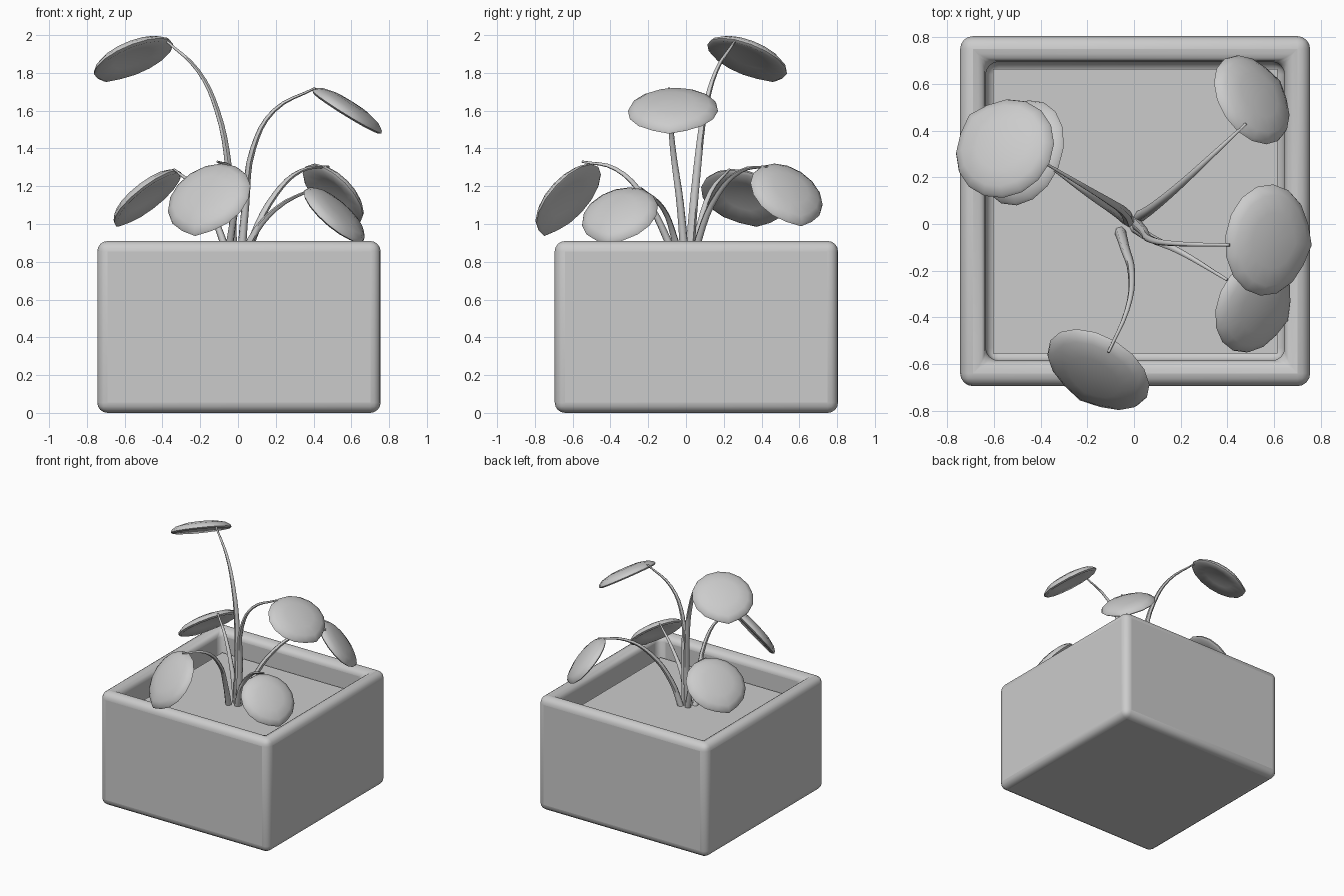
import bpy, bmesh, math
from mathutils import Vector, Matrix

default_cube = bpy.data.objects.get("Cube")
if default_cube:
    bpy.data.objects.remove(default_cube, do_unlink=True)

grey = bpy.data.materials.new("plain grey")
grey.use_nodes = True
grey.diffuse_color = (0.6, 0.6, 0.6, 1)
grey.node_tree.nodes["Principled BSDF"].inputs["Base Color"].default_value = (0.6, 0.6, 0.6, 1)


def smooth(obj, angle):
    bpy.ops.object.select_all(action='DESELECT')
    obj.select_set(True)
    bpy.context.view_layer.objects.active = obj
    bpy.ops.object.shade_smooth_by_angle(angle=math.radians(angle))


def make_object(name, bm):
    bmesh.ops.recalc_face_normals(bm, faces=bm.faces)
    mesh = bpy.data.meshes.new(name)
    bm.to_mesh(mesh)
    bm.free()
    mesh.materials.append(grey)
    obj = bpy.data.objects.new(name, mesh)
    bpy.context.collection.objects.link(obj)
    return obj


def box(size, centre):
    bm = bmesh.new()
    bmesh.ops.create_cube(bm, size=1)
    bmesh.ops.scale(bm, vec=size, verts=bm.verts)
    bmesh.ops.translate(bm, vec=centre, verts=bm.verts)
    return bm


# Square planter: a box with a sunken top and rounded edges
POT_X, POT_Y, POT_H, WALL, SOIL_Z = 0.005, 0.055, 0.91, 0.155, 0.74
bm = box((1.5, 1.5, POT_H), (POT_X, POT_Y, POT_H / 2))
top = max(bm.faces, key=lambda f: f.calc_center_median().z)
bmesh.ops.inset_region(bm, faces=[top], thickness=WALL)
hole = bmesh.ops.extrude_face_region(bm, geom=[top])
bmesh.ops.translate(bm, vec=(0, 0, -0.4),
                    verts=[v for v in hole["geom"] if isinstance(v, bmesh.types.BMVert)])
if top.is_valid:
    bmesh.ops.delete(bm, geom=[top], context='FACES_ONLY')
pot = make_object("planter", bm)
bevel = pot.modifiers.new("rounded edges", 'BEVEL')
bevel.width = 0.068
bevel.segments = 4
smooth(pot, 40)

# Soil plate
make_object("soil", box((1.22, 1.22, 0.04), (POT_X, POT_Y, SOIL_Z - 0.02)))


def leaf(name, centre, normal, length, width):
    """Domed round leaf with a slight tip pointing downhill."""
    rings = [(0.5, 0.034), (0.82, 0.017), (0.97, -0.005), (1, -0.02), (0.93, -0.03), (0.5, -0.012)]
    sides = 16
    bm = bmesh.new()
    loops = []
    for r, z in rings:
        loop = []
        for i in range(sides):
            a = 2 * math.pi * i / sides
            tip = 1.05 if i == 0 else 0.98
            loop.append(bm.verts.new((r * tip * length * math.cos(a), r * width * math.sin(a), z)))
        loops.append(loop)
    for lower, upper in zip(loops, loops[1:]):
        for i in range(sides):
            j = (i + 1) % sides
            bm.faces.new((lower[i], lower[j], upper[j], upper[i]))
    for loop, z in ((loops[0], 0.04), (loops[-1], -0.004)):
        hub = bm.verts.new((0, 0, z))
        for i in range(sides):
            bm.faces.new((loop[i], loop[(i + 1) % sides], hub))
    n = Vector(normal).normalized()
    side = Vector((0, 0, 1)).cross(n).normalized()
    downhill = side.cross(n)
    turn = Matrix((downhill, side, n)).transposed().to_4x4()
    bm.transform(Matrix.Translation(centre) @ turn)
    smooth(make_object(name, bm), 60)


def stem(name, points):
    """Curved stalk that thins towards the leaf."""
    curve = bpy.data.curves.new(name, 'CURVE')
    curve.dimensions = '3D'
    curve.bevel_depth = 0.025
    curve.bevel_resolution = 1
    curve.resolution_u = 4
    curve.use_fill_caps = True
    spline = curve.splines.new('BEZIER')
    spline.bezier_points.add(len(points) - 1)
    for i, (p, co) in enumerate(zip(spline.bezier_points, points)):
        p.co = co
        p.handle_left_type = p.handle_right_type = 'AUTO'
        p.radius = 1 - 0.75 * i / (len(points) - 1)
    curve.materials.append(grey)
    obj = bpy.data.objects.new(name, curve)
    bpy.context.collection.objects.link(obj)
    bpy.ops.object.select_all(action='DESELECT')
    obj.select_set(True)
    bpy.context.view_layer.objects.active = obj
    bpy.ops.object.convert(target='MESH')
    smooth(bpy.context.object, 60)


# Each plant part: leaf centre, leaf normal, half length, half width, stem path
plants = {
    "tall_right": ((-.56, .33, 1.89), (-.36, .34, .87), .23, .225,
                   [(-.02, .01, .72), (-.05, .06, 1.3), (-.11, .1, 1.6), (-.21, .16, 1.81), (-.38, .26, 1.97)]),
    "low_right": ((-.49, .31, 1.155), (-.6, .25, .75), .225, .235,
                  [(-.03, .02, .72), (-.09, .06, .94), (-.2, .13, 1.17), (-.34, .23, 1.29)]),
    "front": ((-.16, -.635, 1.145), (-.4, -.68, .6), .235, .24,
              [(-.06, -.03, .72), (-.04, -.1, .92), (-.01, -.22, 1.14), (-.03, -.37, 1.29), (-.11, -.55, 1.33)]),
    "low_left_front": ((.52, -.355, 1.06), (.63, -.27, .72), .21, .21,
                       [(.0, -.01, .72), (.07, -.06, .92), (.2, -.12, 1.08), (.4, -.24, 1.19)]),
    "low_left_back": ((.515, .54, 1.17), (.64, .42, .64), .21, .21,
                      [(.02, .03, .72), (.08, .07, .93), (.2, .17, 1.16), (.33, .29, 1.28), (.48, .43, 1.305)]),
    "tall_left": ((.58, -.07, 1.615), (.53, -.06, .85), .215, .24,
                  [(.01, 0, .72), (.04, -.03, 1.1), (.08, -.07, 1.4), (.19, -.085, 1.6), (.41, -.09, 1.72)]),
}
for place, (centre, normal, length, width, path) in plants.items():
    leaf(place + "_leaf", centre, normal, length, width)
    stem(place + "_stem", path)
